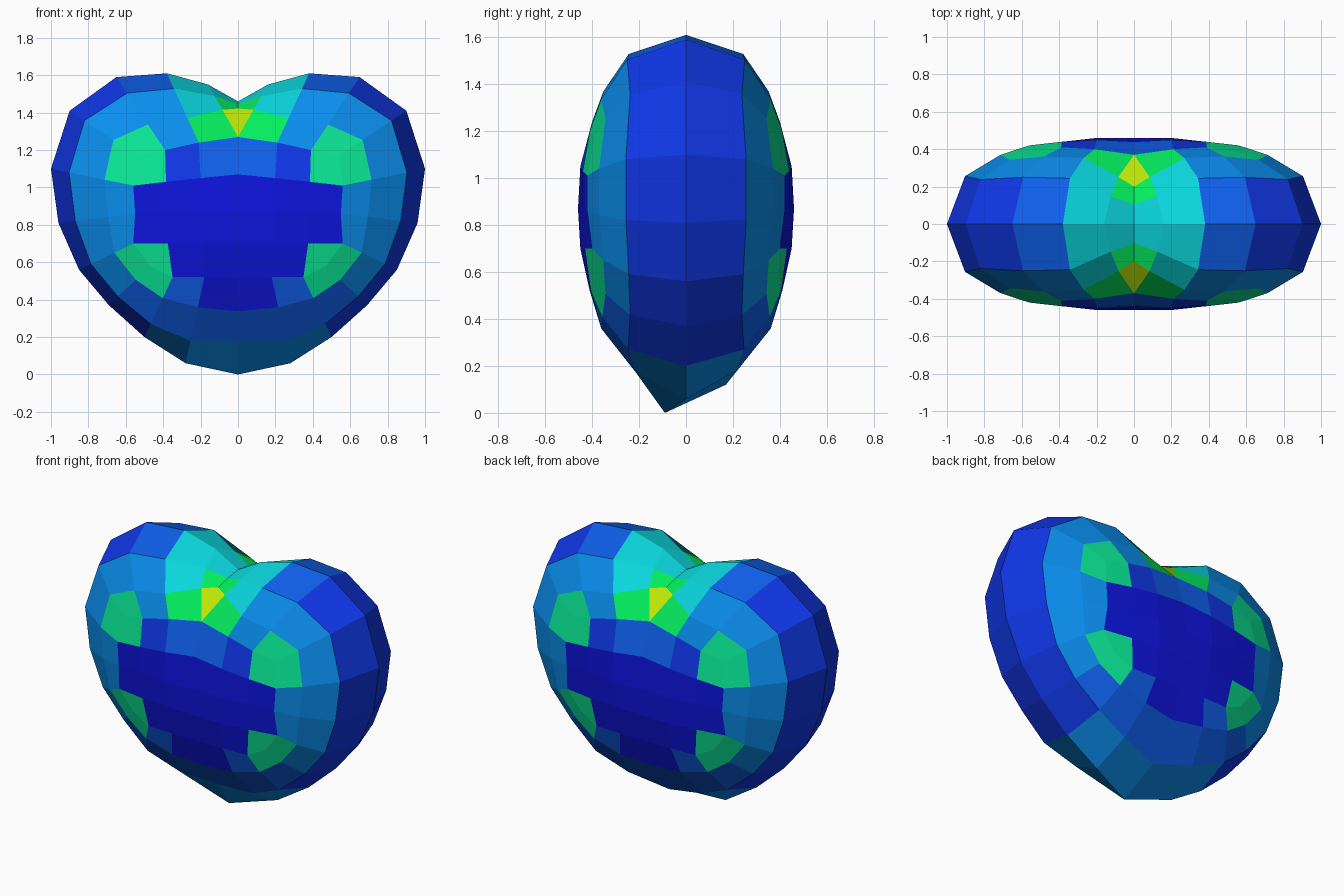
import bpy, bmesh
from mathutils import Vector

if "Cube" in bpy.data.objects:
    bpy.data.objects.remove(bpy.data.objects["Cube"])

# Palette (sRGB), one letter per tint
TINTS = {"D": (14, 20, 222), "R": (16, 55, 232), "B": (14, 95, 235), "L": (10, 142, 238),
         "C": (10, 215, 222), "T": (10, 232, 150), "G": (5, 238, 95), "Y": (190, 232, 5)}
KEYS = list(TINTS)


def linear(v):
    v /= 255
    return v / 12.92 if v < 0.04 else ((v + 0.055) / 1.055) ** 2.4


# Quarter of the heart outline, from the cleft round to the bottom tip (x, z)
OUTLINE = [(0, 1.46), (.16, 1.55), (.38, 1.61), (.65, 1.59), (.90, 1.41), (1, 1.10),
           (.96, .81), (.85, .56), (.69, .37), (.50, .20), (.28, .06), (0, 0)]

# Central face panel: rows of (x, depth, z)
PANEL = [
    [(0, .37, 1.27), (.21, .40, 1.24), (.39, .41, 1.20), (.54, .39, 1.17)],
    [(0, .44, 1.07), (.20, .45, 1.05), (.385, .44, 1.03), (.56, .42, 1.01)],
    [(0, .46, .87), (.20, .46, .87), (.38, .44, .87), (.55, .42, .86)],
    [(0, .45, .70), (.19, .45, .70), (.375, .43, .70), (.56, .40, .70)],
    [(0, .41, .52), (.18, .41, .52), (.35, .405, .52), (.47, .39, .58)],
]
PANEL_TINTS = ["BRT", "DDD", "DDD", "DDT"]

# Tints of the bands between panel and outline, cleft to tip
BAND_TINTS = ["YGLTTLLTTBD", "GCLLLLLLBBB", "CCBRRRRRRLL"]

# Panel border matched to the outline points (the cleft point is used twice)
border = [PANEL[0][0]] + PANEL[0] + [r[3] for r in PANEL[1:]] + PANEL[4][2::-1]


def ring(t, depth, special):
    """Loop between panel border and outline; special = {index: (t, depth)}."""
    pts = []
    for i, (b, (x, z)) in enumerate(zip(border, OUTLINE)):
        ti, di = special.get(i, (t, depth))
        pts.append((b[0] + (x - b[0]) * ti, b[1] * di, b[2] + (z - b[2]) * ti))
    return pts


rings = [border,
         ring(.35, .88, {0: (.80, .54), 1: (.52, .68), 11: (.35, .83)}),
         ring(.78, .61, {0: (.92, .28), 1: (.78, .40), 10: (.74, .53), 11: (.67, .52)}),
         ring(1, 0, {})]

# Quarter faces with their tints
faces = []
for r in range(4):
    for c in range(3):
        faces.append(([PANEL[r][c], PANEL[r][c + 1], PANEL[r + 1][c + 1], PANEL[r + 1][c]],
                      PANEL_TINTS[r][c]))
for band, tints in enumerate(BAND_TINTS):
    inner, outer = rings[band], rings[band + 1]
    for s, tint in enumerate(tints):
        if band == 0 and s == 0:
            continue
        faces.append(([inner[s], outer[s], outer[s + 1], inner[s + 1]], tint))

# Mirror to all four quarters
bm = bmesh.new()


def add_face(points, tint):
    f = bm.faces.new([bm.verts.new(p) for p in points])
    f.material_index = KEYS.index(tint)


for sy in (-1, 1):
    for sx in (-1, 1):
        for pts, tint in faces:
            add_face([(x * sx, y * sy, z) for x, y, z in pts], tint)
    # Diamond facet under the cleft
    (ex, ey, ez), m, p = rings[1][1], rings[1][0], border[0]
    add_face([(x, y * sy, z) for x, y, z in (p, (ex, ey, ez), m, (-ex, ey, ez))], "Y")
bmesh.ops.remove_doubles(bm, verts=bm.verts, dist=0.0005)

# Skewed bottom tip
tip_depth = rings[2][11][1]
for v in bm.verts:
    if (v.co - Vector((0, 0, 0))).length < 0.001:
        v.co.y = -.09
    elif abs(v.co.x) < 0.001 and abs(v.co.z - rings[2][11][2]) < 0.001:
        if abs(v.co.y - tip_depth) < 0.001:
            v.co.y, v.co.z = .17, .12
bmesh.ops.recalc_face_normals(bm, faces=bm.faces)

mesh = bpy.data.meshes.new("heart")
bm.to_mesh(mesh)
bm.free()
for key in KEYS:
    mat = bpy.data.materials.new("heart_tint_" + key)
    mat.diffuse_color = [linear(v) for v in TINTS[key]] + [1]
    mat.use_nodes = True
    mat.node_tree.nodes["Principled BSDF"].inputs["Base Color"].default_value = mat.diffuse_color
    mesh.materials.append(mat)
heart = bpy.data.objects.new("heart", mesh)
bpy.context.collection.objects.link(heart)
